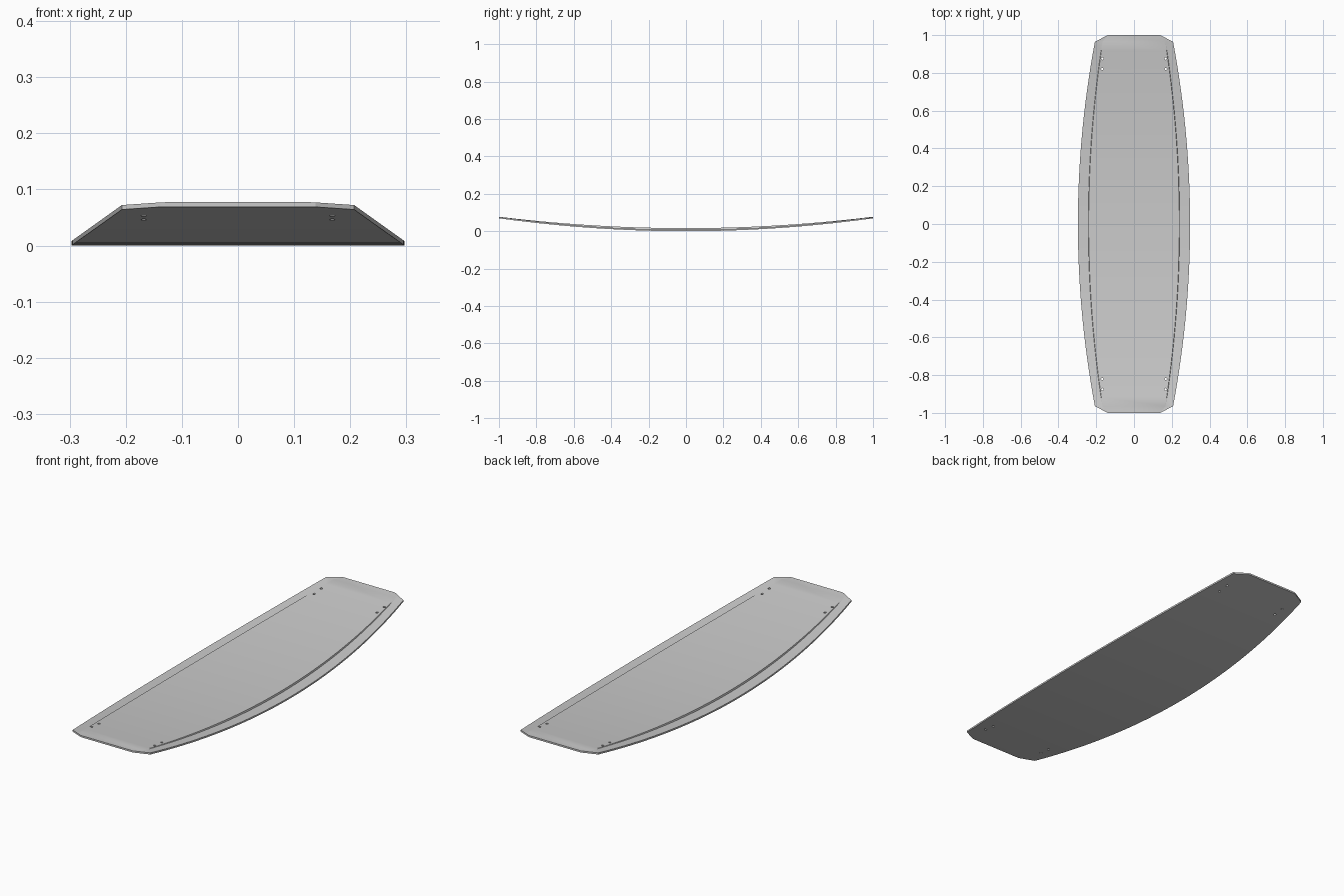
import bpy, bmesh, math

if "Cube" in bpy.data.objects:
    bpy.data.objects.remove(bpy.data.objects["Cube"])

N = 40            # stations along the length
RIM = 0.008       # rim thickness
STEP = 0.008      # extra height of the raised deck at mid length


def section(y):
    """One closed cross-section of the board at station y."""
    if abs(y) > 0.9651:
        w = 0.207 + (0.138 - 0.207) * (abs(y) - 0.965) / 0.035
    else:
        w = 0.297 - 0.09 * (y / 0.965) ** 2
    p = min(0.24 - 0.08 * y * y, w - 0.008)
    z = 0.069 * y * y
    h = STEP * (1 - y * y) + 0.0003
    half = [(w, z), (w, z + RIM), (p + 0.002, z + RIM), (p, z + RIM + h)]
    ring = half + [(-x, zz) for x, zz in reversed(half)]
    return [(x, y, zz) for x, zz in ring]


# Board: lofted cross-sections with rocker curve and clipped tips
ys = [-1.0] + [-0.965 + 1.93 * i / N for i in range(N + 1)] + [1.0]
bm = bmesh.new()
rings = [[bm.verts.new(c) for c in section(y)] for y in ys]
for a, b in zip(rings, rings[1:]):
    for i in range(len(a)):
        j = (i + 1) % len(a)
        bm.faces.new((a[i], a[j], b[j], b[i]))
bm.faces.new(rings[0])
bm.faces.new(rings[-1])
bmesh.ops.recalc_face_normals(bm, faces=bm.faces)
mesh = bpy.data.meshes.new("board")
bm.to_mesh(mesh)
bm.free()
board = bpy.data.objects.new("board", mesh)
bpy.context.collection.objects.link(board)

# Strap screw holes: one cutter mesh, four holes at each tip
bm = bmesh.new()
for sx in (-1, 1):
    for y in (-0.875, -0.82, 0.82, 0.875):
        new = bmesh.ops.create_cone(bm, cap_ends=True, segments=12,
                                    radius1=0.006, radius2=0.006, depth=0.08)
        bmesh.ops.translate(bm, verts=new["verts"], vec=(sx * 0.168, y, 0.055))
cut_mesh = bpy.data.meshes.new("hole_cutter")
bm.to_mesh(cut_mesh)
bm.free()
cutter = bpy.data.objects.new("hole_cutter", cut_mesh)
bpy.context.collection.objects.link(cutter)
cutter.hide_render = True

mod = board.modifiers.new("screw_holes", 'BOOLEAN')
mod.operation = 'DIFFERENCE'
mod.solver = 'EXACT'
mod.object = cutter
bpy.context.view_layer.objects.active = board
board.select_set(True)
bpy.ops.object.modifier_apply(modifier=mod.name)
bpy.data.objects.remove(cutter)

bpy.ops.object.shade_smooth_by_angle(angle=math.radians(25))
